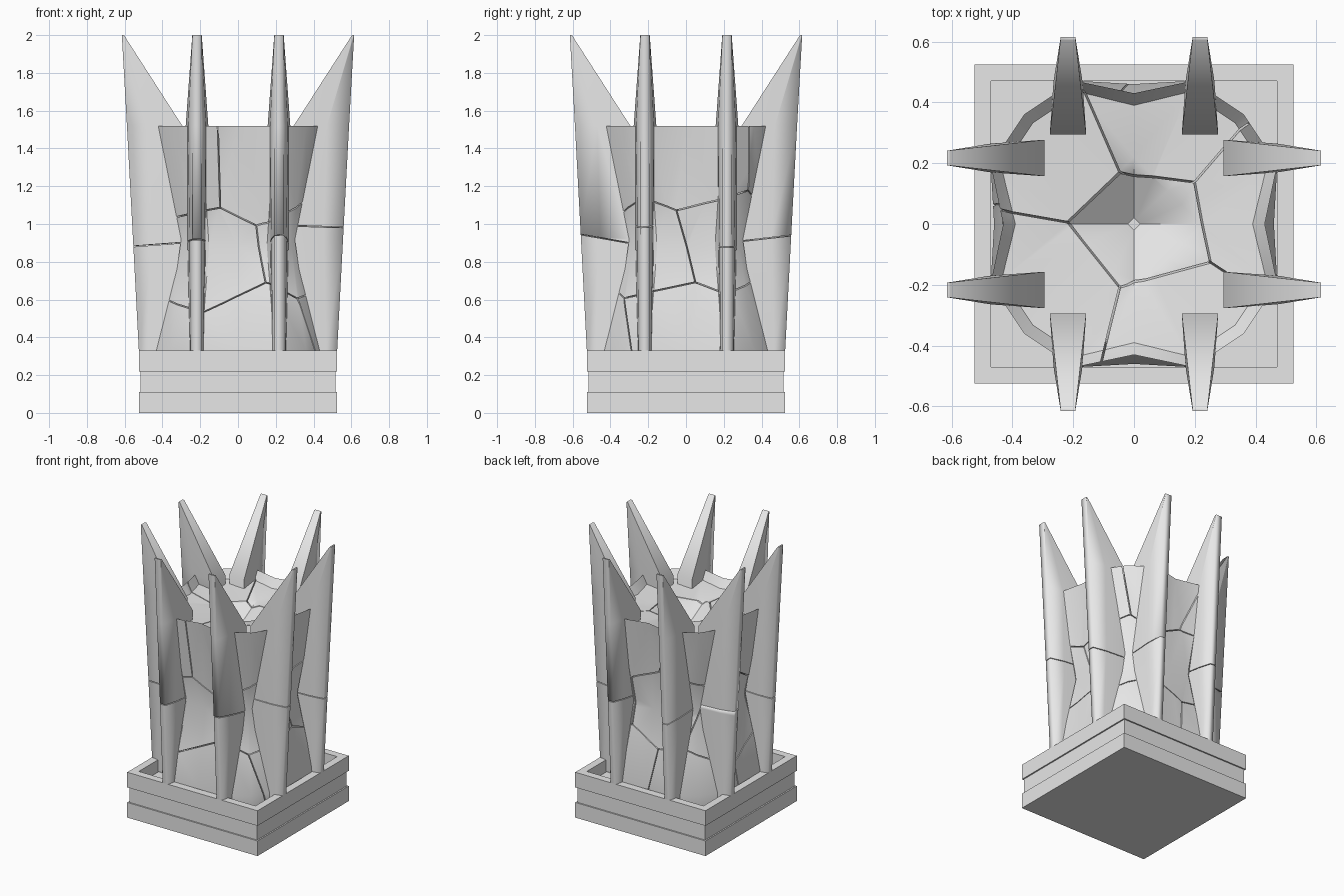
import bpy, bmesh, math, random
from mathutils import Vector, Matrix

if "Cube" in bpy.data.objects:
    bpy.data.objects.remove(bpy.data.objects["Cube"])

random.seed(7)

stone = bpy.data.materials.new("pale grey stone")
stone.diffuse_color = (0.8, 0.8, 0.8, 1)
stone.use_nodes = True
stone.node_tree.nodes["Principled BSDF"].inputs["Base Color"].default_value = stone.diffuse_color


def loft(rings):
    """Closed bmesh through rings of equal point count, capped at both ends."""
    bm = bmesh.new()
    loops = [[bm.verts.new(p) for p in ring] for ring in rings]
    n = len(loops[0])
    for a, b in zip(loops, loops[1:]):
        for i in range(n):
            j = (i + 1) % n
            bm.faces.new((a[i], a[j], b[j], b[i]))
    bm.faces.new(loops[0][::-1])
    bm.faces.new(loops[-1])
    bmesh.ops.recalc_face_normals(bm, faces=bm.faces)
    return bm


def fracture(bm, seeds, gap):
    """Split a solid into the cells around the seeds, leaving thin cracks."""
    out = bmesh.new()
    for s in seeds:
        cell = bm.copy()
        for o in seeds:
            if o is s or not cell.faces:
                continue
            d = (o - s).normalized()
            geom = cell.verts[:] + cell.edges[:] + cell.faces[:]
            bmesh.ops.bisect_plane(cell, geom=geom, dist=1e-5,
                                   plane_co=(s + o) / 2 - d * gap / 2,
                                   plane_no=d, clear_outer=True)
            open_edges = [e for e in cell.edges if e.is_boundary]
            if open_edges:
                bmesh.ops.holes_fill(cell, edges=open_edges, sides=0)
        if cell.faces:
            bmesh.ops.recalc_face_normals(cell, faces=cell.faces)
            tmp = bpy.data.meshes.new("tmp")
            cell.to_mesh(tmp)
            out.from_mesh(tmp)
            bpy.data.meshes.remove(tmp)
        cell.free()
    bm.free()
    return out


def add_object(name, bm, smooth=None):
    me = bpy.data.meshes.new(name)
    bm.to_mesh(me)
    bm.free()
    me.materials.append(stone)
    ob = bpy.data.objects.new(name, me)
    bpy.context.collection.objects.link(ob)
    if smooth:
        bpy.ops.object.select_all(action='DESELECT')
        ob.select_set(True)
        bpy.context.view_layer.objects.active = ob
        bpy.ops.object.shade_smooth_by_angle(angle=math.radians(smooth))
    return ob


# square plinth with a grooved side and a sunken top
def square(h, z):
    return [(-h, -h, z), (h, -h, z), (h, h, z), (-h, h, z)]


add_object("plinth", loft([square(h, z) for h, z in (
    (.525, 0), (.525, .11), (.515, .11), (.515, .22),
    (.525, .22), (.525, .33), (.47, .33), (.47, .24))]))


# fluted, waisted rock core: 16 sides, the axis corners pulled inward
def flute(r, axis_r, z):
    pts = []
    for i in range(16):
        a = i * math.tau / 16
        q = axis_r if i % 4 == 0 else r
        pts.append((q * math.cos(a), q * math.sin(a), z))
    return pts


def diamond(r, z):
    pts = []
    for i in range(16):
        c, s = math.cos(i * math.tau / 16), math.sin(i * math.tau / 16)
        q = r / (abs(c) + abs(s))
        pts.append((q * c, q * s, z))
    return pts


core = loft([flute(.50, .455, .22), flute(.51, .46, .33), flute(.40, .375, .88),
             flute(.51, .43, 1.52), flute(.47, .39, 1.46),
             diamond(.22, 1.44), diamond(.02, 1.33)])
bmesh.ops.triangulate(core, faces=core.faces)
seeds = []
for level, z in enumerate((.42, .85, 1.35)):
    for i in range(5):
        a = (i + level * .5) * math.tau / 5 + random.uniform(-.3, .3)
        r = random.uniform(.25, .4)
        seeds.append(Vector((r * math.cos(a), r * math.sin(a),
                             z + random.uniform(-.1, .1))))
seeds.append(Vector((.03, 0, 1.4)))
add_object("rock_core", fracture(core, seeds, .006), 35)


# eight tusk-like spikes, two on each side
# (height, outer distance, inner distance, outer width, inner width)
SPIKE = ((.245, .518, .40, .045, .075), (.33, .525, .385, .045, .08),
         (.92, .556, .30, .045, .10), (1.52, .588, .295, .048, .12),
         (2.0, .615, .604, .048, .05))
for side in range(4):
    for off in (-.217, .217):
        rings = []
        for z, ro, ri, wo, wi in SPIKE:
            mid, wm = (ro * .6 + ri * .4), wo * .35 + wi * .65
            rings.append([(ro, -wo / 2, z), (ro, wo / 2, z), (mid, wm / 2, z),
                          (ri, wi / 2, z), (ri, -wi / 2, z), (mid, -wm / 2, z)])
        bm = loft(rings)
        bmesh.ops.transform(bm, verts=bm.verts, matrix=Matrix.Rotation(
            side * math.pi / 2, 4, 'Z') @ Matrix.Translation((0, off, 0)))
        c = Matrix.Rotation(side * math.pi / 2, 3, 'Z') @ Vector((.45, off, 0))
        cuts = [c + Vector((random.uniform(-.1, .1), random.uniform(-.1, .1),
                            z + random.uniform(-.1, .1))) for z in (.5, 1.3)]
        add_object("spike_%d_%s" % (side + 1, "a" if off < 0 else "b"),
                   fracture(bm, cuts, .005), 84)
